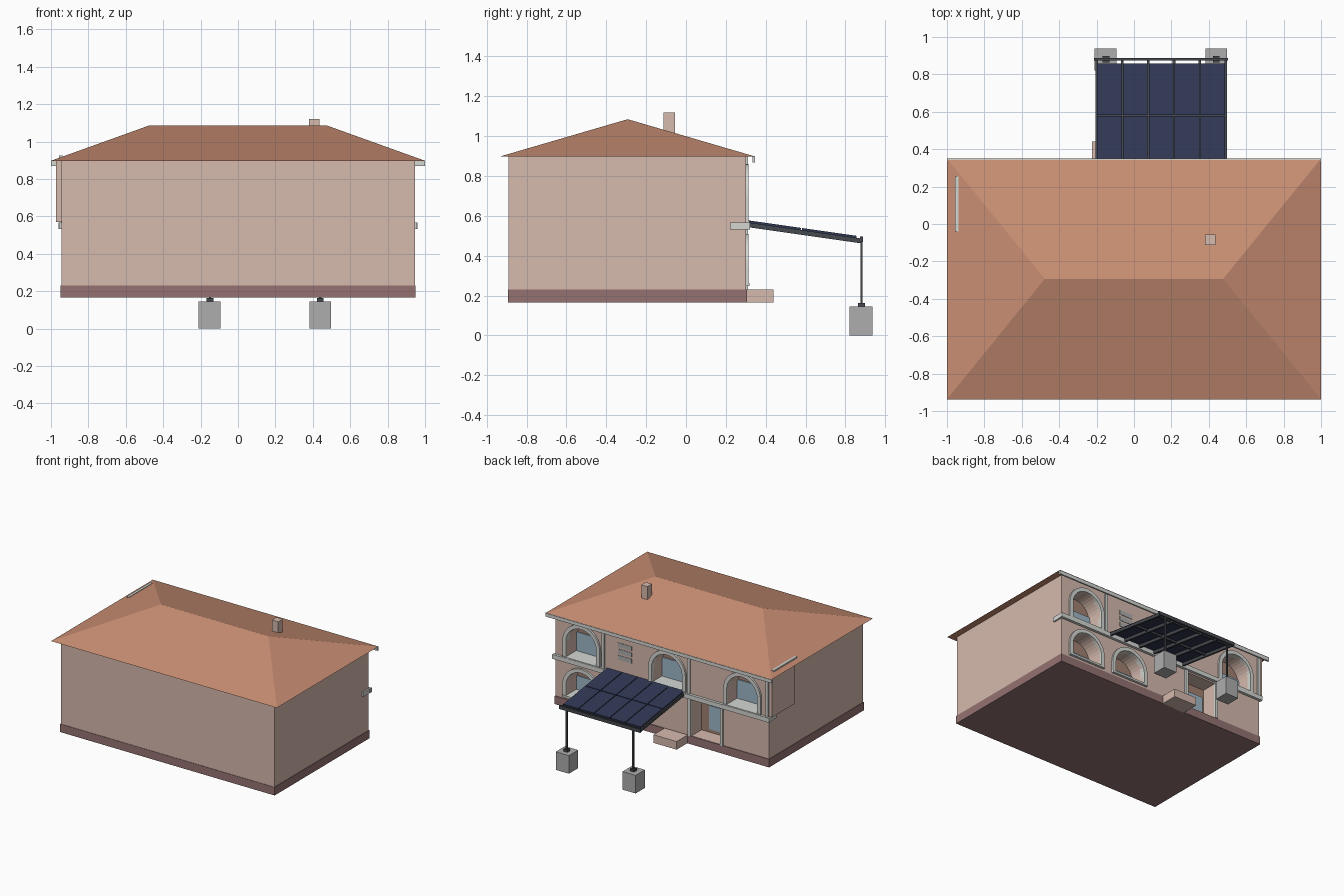
import bpy, bmesh, math
from mathutils import Matrix

if "Cube" in bpy.data.objects:
    bpy.data.objects.remove(bpy.data.objects["Cube"])


def mat(name, r, g, b):
    m = bpy.data.materials.new(name)
    m.diffuse_color = (r, g, b, 1)
    m.use_nodes = True
    m.node_tree.nodes["Principled BSDF"].inputs["Base Color"].default_value = m.diffuse_color
    return m


WALL = mat("plaster", 0.67, 0.49, 0.42)
PLINTH = mat("plinth_red", 0.30, 0.17, 0.17)
TILE = mat("roof_tile", 0.58, 0.27, 0.17)
TRIM = mat("pale_trim", 0.66, 0.68, 0.65)
GLASS = mat("glass_blue", 0.35, 0.48, 0.58)
INNER = mat("inner_brown", 0.36, 0.22, 0.17)
NAVY = mat("panel_navy", 0.03, 0.04, 0.09)
STEEL = mat("dark_steel", 0.06, 0.065, 0.075)
CONCRETE = mat("concrete", 0.42, 0.42, 0.42)


def finish(name, bm, m):
    bmesh.ops.recalc_face_normals(bm, faces=bm.faces)
    me = bpy.data.meshes.new(name)
    bm.to_mesh(me)
    bm.free()
    me.materials.append(m)
    ob = bpy.data.objects.new(name, me)
    bpy.context.collection.objects.link(ob)
    return ob


def box(name, x0, x1, y0, y1, z0, z1, m):
    bm = bmesh.new()
    bmesh.ops.create_cube(bm, size=1)
    for v in bm.verts:
        v.co = ((x0, x1)[v.co.x > 0], (y0, y1)[v.co.y > 0], (z0, z1)[v.co.z > 0])
    return finish(name, bm, m)


def prism(name, pts, y0, y1, m):
    """Extrude an outline in x, z along y."""
    bm = bmesh.new()
    a = [bm.verts.new((x, y0, z)) for x, z in pts]
    b = [bm.verts.new((x, y1, z)) for x, z in pts]
    bm.faces.new(a)
    bm.faces.new(b)
    for i in range(len(pts)):
        j = (i + 1) % len(pts)
        bm.faces.new((a[i], a[j], b[j], b[i]))
    return finish(name, bm, m)


def arch(cx, base, spring, r, n=16):
    arc = [(cx + r * math.cos(math.pi * i / n), spring + r * math.sin(math.pi * i / n)) for i in range(n + 1)]
    return [(cx + r, base)] + arc + [(cx - r, base)]


# House body, with arched niches and an entrance cut into the back wall
Y = 0.30
body = box("house_walls", -0.945, 0.945, -0.89, Y, 0.20, 0.90, WALL)
cutters = []
ARCHES = [(0.71, 0.57, 0.695), (-0.05, 0.57, 0.695), (-0.715, 0.57, 0.695),
          (0.71, 0.26, 0.345), (0.30, 0.26, 0.345)]
R = 0.135
D = 0.13
for cx, base, spring in ARCHES:
    cutters.append(prism("niche_cutter", arch(cx, base, spring, R), Y - D, Y + 0.1, WALL))
cutters.append(box("entrance_cutter", -0.52, -0.26, Y - D, Y + 0.1, 0.232, 0.52, WALL))
bpy.context.view_layer.objects.active = body
for c in cutters:
    mod = body.modifiers.new("cut", 'BOOLEAN')
    mod.operation = 'DIFFERENCE'
    mod.solver = 'EXACT'
    mod.object = c
    bpy.ops.object.modifier_apply(modifier=mod.name)
    bpy.data.objects.remove(c)

# Arch surrounds, niche backs, glazing and sills
for cx, base, spring in ARCHES:
    outer = arch(cx, base, spring, R + 0.03)
    inner = arch(cx, base, spring, R)
    prism("arch_surround", outer + inner[::-1], Y - 0.03, Y + 0.015, TRIM)
    prism("niche_back", arch(cx, base, spring, R - 0.001), Y - D, Y - D + 0.004, INNER)
    box("window_glass", cx - R, cx + R, Y - D + 0.004, Y - D + 0.012, base, spring + 0.03, GLASS)
    box("window_sill", cx - R - 0.03, cx + R + 0.03, Y - D + 0.012, Y + 0.02, base - 0.012, base + 0.004, TRIM)

# Entrance
box("entrance_back", -0.519, -0.261, Y - D, Y - D + 0.004, 0.232, 0.519, INNER)
box("entrance_glass", -0.50, -0.33, Y - D + 0.004, Y - D + 0.012, 0.26, 0.45, GLASS)
box("door_step", -0.225, -0.02, Y, 0.44, 0.165, 0.23, WALL)

# Plinth, belt course and pilasters
box("plinth", -0.95, 0.95, -0.893, Y + 0.005, 0.165, 0.23, PLINTH)
box("belt_course", -0.96, 0.96, Y - 0.001, Y + 0.022, 0.532, 0.567, TRIM)
for s in (-1, 1):
    xs = sorted((s * 0.94, s * 0.957))
    box("belt_return", xs[0], xs[1], 0.22, Y + 0.01, 0.532, 0.567, TRIM)
for x, z0, z1 in [(-0.24, 0.567, 0.9), (-0.935, 0.567, 0.9), (0.52, 0.567, 0.9),
                  (-0.245, 0.23, 0.532), (-0.53, 0.23, 0.532)]:
    box("pilaster", x - 0.012, x + 0.012, Y - 0.005, Y + 0.012, z0, z1, TRIM)

# Wall vent slats
for i in range(3):
    z = 0.67 + i * 0.05
    box("vent_slat", 0.27, 0.39, Y - 0.002, Y + 0.003, z, z + 0.035, CONCRETE)

# Side slab and its coping above the roof
box("side_slab", -0.972, -0.944, 0.01, Y, 0.57, 0.905, WALL)
box("side_coping", -0.957, -0.937, -0.04, 0.255, 0.90, 0.924, TRIM)

# Hipped roof
bm = bmesh.new()
e = [bm.verts.new(p) for p in ((-1, -0.937, 0.897), (1, -0.937, 0.897), (1, 0.35, 0.897), (-1, 0.35, 0.897))]
a, b = bm.verts.new((-0.477, -0.293, 1.085)), bm.verts.new((0.477, -0.293, 1.085))
for f in (e, (e[0], e[1], b, a), (e[1], e[2], b), (e[2], e[3], a, b), (e[3], e[0], a)):
    bm.faces.new(f)
finish("hip_roof", bm, TILE)
box("gutter", -1, 1, 0.334, 0.347, 0.868, 0.899, TRIM)
box("chimney", 0.38, 0.435, -0.112, -0.055, 0.98, 1.12, WALL)

# Sloped canopy: rafters, purlins and solar panels built flat, then tilted at the wall
SLOPE = math.atan2(-0.08, 0.56)
tilt = Matrix.Translation((0, Y, 0.575)) @ Matrix.Rotation(SLOPE, 4, 'X')


def tilted(*args):
    box(*args).data.transform(tilt)


X0, W, L = -0.20, 0.138, 0.565
for i in range(6):
    x = X0 + i * W
    tilted("canopy_rafter", x - 0.007, x + 0.007, 0, L + 0.02, -0.03, -0.006, STEEL)
    if i < 5:
        for j in range(2):
            y = j * L / 2
            tilted("solar_panel", x + 0.003, x + W - 0.003, y + 0.003, y + L / 2 - 0.003, -0.006, 0.004, NAVY)
for y in (0.005, L / 2, L - 0.015):
    tilted("canopy_purlin", X0, X0 + 5 * W, y - 0.006, y + 0.006, -0.02, -0.006, STEEL)
box("canopy_beam", -0.215, 0.503, 0.874, 0.888, 0.468, 0.496, STEEL)

# Posts on concrete footings
for px, fx in ((-0.15, -0.152), (0.44, 0.44)):
    box("canopy_post", px - 0.006, px + 0.006, 0.875, 0.887, 0.15, 0.48, STEEL)
    box("post_plate", px - 0.018, px + 0.018, 0.863, 0.899, 0.145, 0.163, STEEL)
    box("footing", fx - 0.058, fx + 0.058, 0.82, 0.937, 0, 0.145, CONCRETE)
